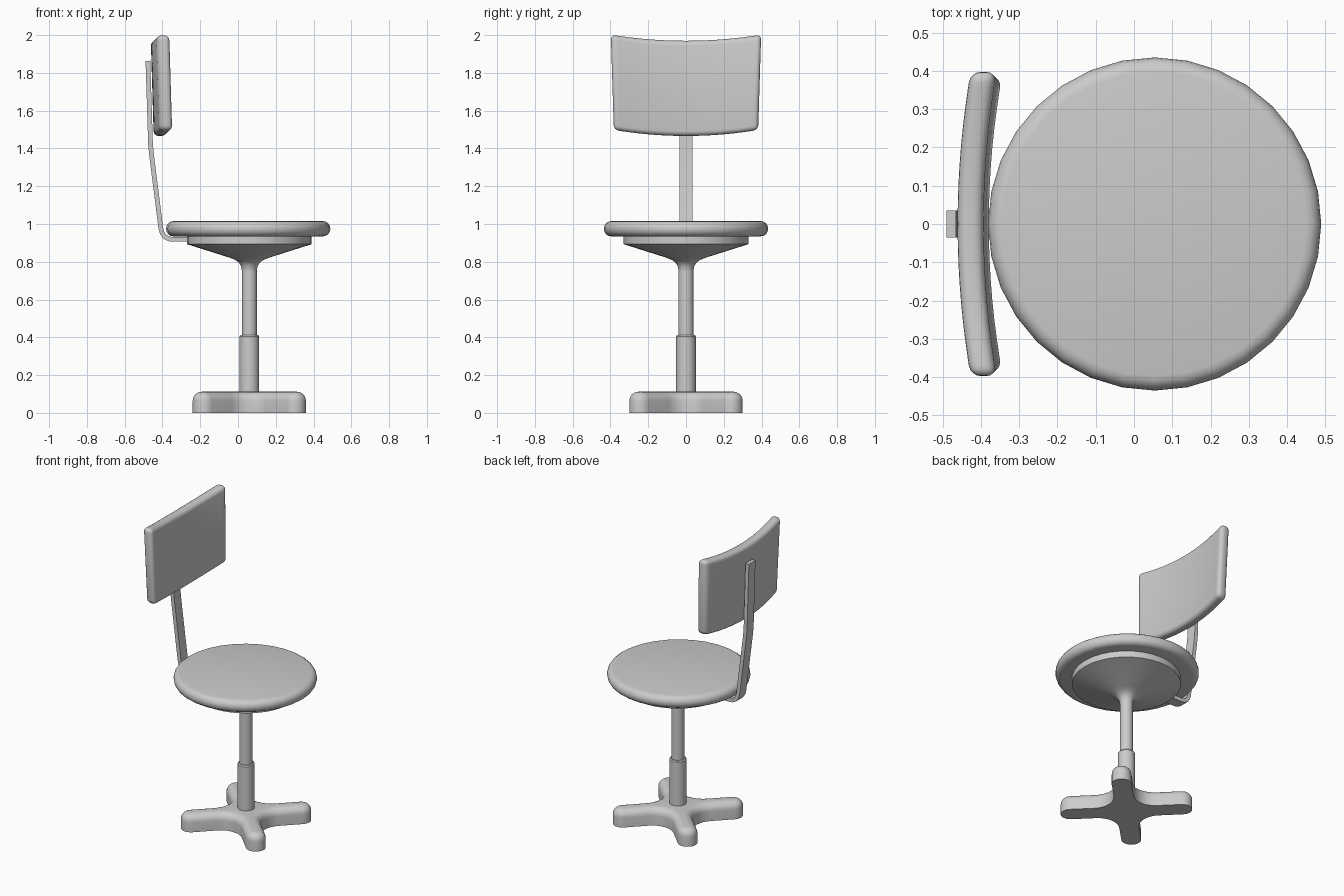
import bpy, bmesh
from math import sin, cos, pi, radians
from mathutils import Vector

if "Cube" in bpy.data.objects:
    bpy.data.objects.remove(bpy.data.objects["Cube"])


def finish(name, bm, angle=35):
    bmesh.ops.recalc_face_normals(bm, faces=bm.faces[:])
    me = bpy.data.meshes.new(name)
    bm.to_mesh(me)
    bm.free()
    ob = bpy.data.objects.new(name, me)
    bpy.context.collection.objects.link(ob)
    bpy.ops.object.select_all(action='DESELECT')
    ob.select_set(True)
    bpy.context.view_layer.objects.active = ob
    bpy.ops.object.shade_smooth_by_angle(angle=radians(angle))
    return ob


def loft(name, rings, angle=35):
    """Skin closed rings of points and cap both ends."""
    bm = bmesh.new()
    loops = [[bm.verts.new(p) for p in ring] for ring in rings]
    for a, b in zip(loops, loops[1:]):
        for i in range(len(a)):
            j = (i + 1) % len(a)
            bm.faces.new((a[i], a[j], b[j], b[i]))
    bm.faces.new(loops[0])
    bm.faces.new(loops[-1])
    return finish(name, bm, angle)


def lathe(name, cx, profile, sides=32):
    return loft(name, [[(cx + r * cos(2 * pi * i / sides), r * sin(2 * pi * i / sides), z)
                        for i in range(sides)] for r, z in profile])


AXIS = 0.06  # x of the pedestal axis

# Seat cushion with rounded rim
rim = [(0.397 + 0.038 * cos(a), 0.975 + 0.04 * sin(a))
       for a in [radians(-90 + 180 * k / 8) for k in range(9)]]
lathe("seat", 0.054, rim)

# Pan under the seat, flaring out of the upper column
lathe("seat_pan", AXIS, [(0.04, 0.755), (0.043, 0.775), (0.055, 0.795), (0.075, 0.81),
                         (0.105, 0.822), (0.33, 0.893), (0.33, 0.94)])

# Telescopic pedestal
lathe("upper_column", AXIS, [(0.04, 0.38), (0.04, 0.77)], 24)
lathe("lower_column", AXIS, [(0.052, 0.08), (0.052, 0.405), (0.047, 0.412)], 24)


# Four-legged star base: outline shrunk by d for each ring of the rounded top
def star(d, z):
    w, c, tip = 0.06, 0.19, 0.34
    leg = [(tip + (w - d) * cos(a), (w - d) * sin(a))
           for a in [radians(-90 + 18 * k) for k in range(11)]]
    r = c - w + d
    leg += [(c + r * cos(a), c + r * sin(a))
            for a in [radians(270 - 11.25 * k) for k in range(9)]]
    pts = []
    for k in range(4):
        t = pi / 4 + k * pi / 2
        pts += [(AXIS + u * cos(t) - v * sin(t), u * sin(t) + v * cos(t), z) for u, v in leg]
    return pts


R = 0.048
rings = [star(0, 0)] + [star(R * (1 - cos(a)), 0.112 - R + R * sin(a))
                        for a in [radians(15 * k) for k in range(7)]]
loft("star_base", rings)

# Flat bar bent up from the pan to the backrest
path = [Vector(p) for p in [(-0.10, 0.919), (-0.34, 0.919), (-0.366, 0.921), (-0.388, 0.933),
                            (-0.402, 0.953), (-0.409, 0.98), (-0.457, 1.36),
                            (-0.463, 1.42), (-0.477, 1.864)]]
bar = []
for i, p in enumerate(path):
    a = (p - path[max(i - 1, 0)]).normalized()
    b = (path[min(i + 1, len(path) - 1)] - p).normalized()
    t = (a + b).normalized()
    n = Vector((-t.y, t.x)) * 0.0125
    q, s = p + n, p - n
    bar.append([(q.x, -0.035, q.y), (q.x, 0.035, q.y), (s.x, 0.035, s.y), (s.x, -0.035, s.y)])
loft("back_support", bar)

# Curved backrest: rounded slab, sliced across, then bowed and tilted
bm = bmesh.new()
bmesh.ops.create_cube(bm, size=1)
for v in bm.verts:
    v.co = Vector((v.co.x * 0.068, v.co.y * 0.78, v.co.z * 0.504))
bmesh.ops.bevel(bm, geom=bm.edges[:], offset=0.026, segments=4, profile=0.5, affect='EDGES')
for k in range(-7, 8):
    bmesh.ops.bisect_plane(bm, geom=bm.verts[:] + bm.edges[:] + bm.faces[:],
                           plane_co=(0, k * 0.05, 0), plane_no=(0, 1, 0))
for v in bm.verts:
    x, y, z = v.co
    s = (y / 0.39) ** 2
    v.co = Vector((-0.42 + x + 0.034 * s - 0.03 * z,
                   y * (1 + 0.08 * z),
                   1.718 + z + 0.032 * s))
finish("backrest", bm)
